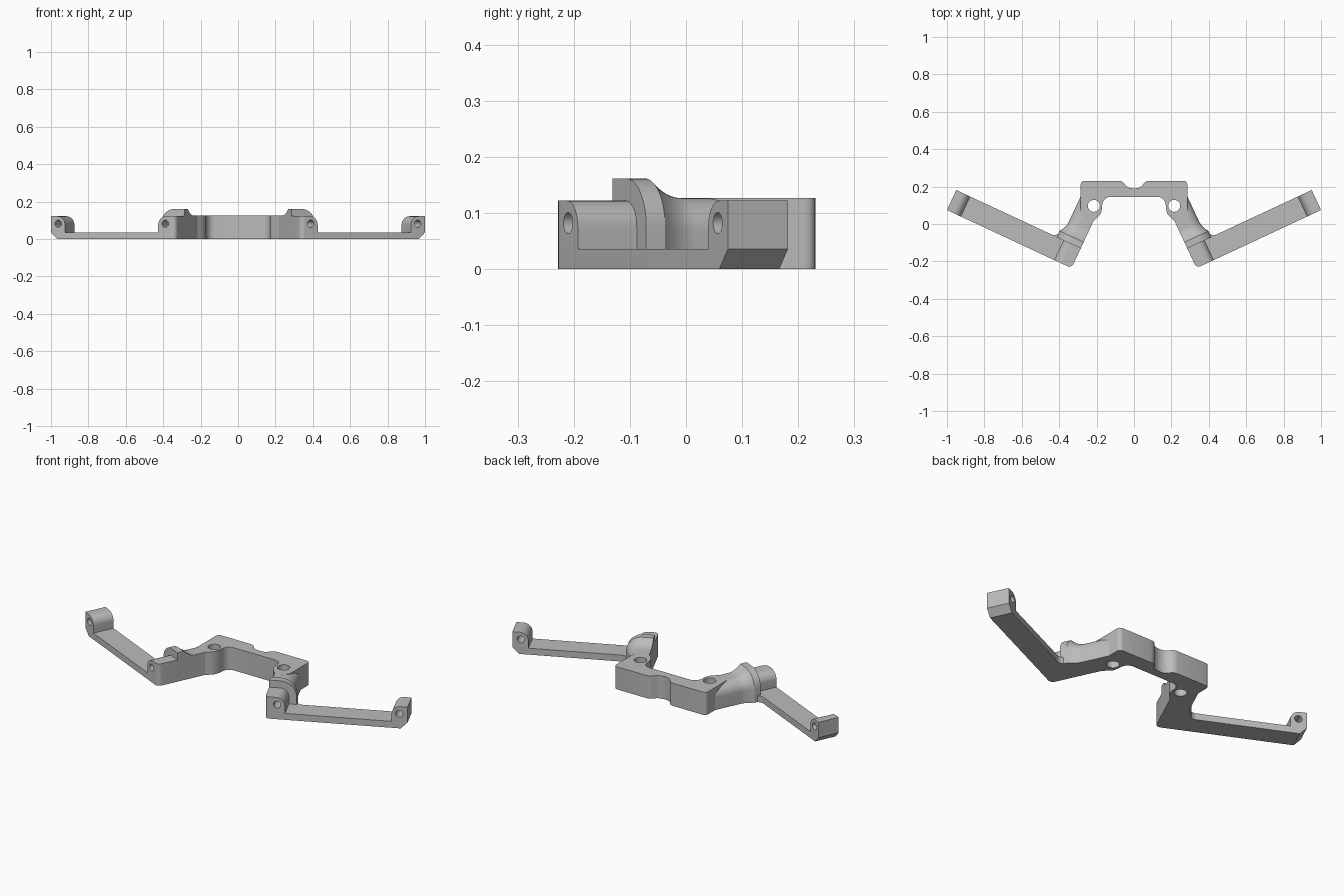
import bpy, bmesh, math
from mathutils import Vector, Matrix

old = bpy.data.objects.get("Cube")
if old:
    bpy.data.objects.remove(old, do_unlink=True)

grey = bpy.data.materials.new("plain grey")
grey.use_nodes = True
COLOUR = (0.5, 0.5, 0.5, 1)
grey.diffuse_color = COLOUR
grey.node_tree.nodes["Principled BSDF"].inputs["Base Color"].default_value = COLOUR

# Arm frame: u runs outward along the arm, v across it towards the body
ARM = Matrix.Translation((0.334, -0.236, 0)) @ Matrix.Rotation(math.radians(25), 4, 'Z')
LENGTH, WIDTH, PLATE, BLOCK, TOP = 0.735, 0.118, 0.036, 0.122, 0.127


def arc(cx, cy, rx, ry, a, b, n=10):
    angles = [math.radians(a + (b - a) * i / n) for i in range(n + 1)]
    return [(cx + rx * math.cos(t), cy + ry * math.sin(t)) for t in angles]


def loft(rings):
    """Closed solid through matching rings of 3D points."""
    bm = bmesh.new()
    rows = [[bm.verts.new(p) for p in ring] for ring in rings]
    n = len(rows[0])
    for lo, hi in zip(rows, rows[1:]):
        for i in range(n):
            j = (i + 1) % n
            bm.faces.new((lo[i], lo[j], hi[j], hi[i]))
    bm.faces.new(rows[0])
    bm.faces.new(rows[-1])
    bmesh.ops.recalc_face_normals(bm, faces=bm.faces)
    return bm


def upright(outline, z0, z1):
    return loft([[(x, y, z) for x, y in outline] for z in (z0, z1)])


def add(name, bm, matrix=Matrix(), cutters=(), mirror=False):
    bm.transform(matrix)
    mesh = bpy.data.meshes.new(name)
    bm.to_mesh(mesh)
    bm.free()
    mesh.materials.append(grey)
    ob = bpy.data.objects.new(name, mesh)
    bpy.context.collection.objects.link(ob)
    bpy.ops.object.select_all(action='DESELECT')
    ob.select_set(True)
    bpy.context.view_layer.objects.active = ob
    for cutter in cutters:
        mod = ob.modifiers.new("hole", 'BOOLEAN')
        mod.operation, mod.solver, mod.object = 'DIFFERENCE', 'EXACT', cutter
        bpy.ops.object.modifier_apply(modifier=mod.name)
    if mirror:
        ob.modifiers.new("mirror", 'MIRROR').use_mirror_merge = False
        bpy.ops.object.modifier_apply(modifier="mirror")
    bpy.ops.object.shade_smooth_by_angle(angle=math.radians(30))
    return ob


def hole(name, start, end, radius, matrix=Matrix()):
    a, b = Vector(start), Vector(end)
    bm = bmesh.new()
    bmesh.ops.create_cone(bm, cap_ends=True, segments=32, radius1=radius,
                          radius2=radius, depth=(b - a).length)
    turn = (b - a).to_track_quat('Z', 'Y').to_matrix().to_4x4()
    bm.transform(Matrix.Translation((a + b) / 2) @ turn)
    ob = add(name, bm, matrix)
    ob.hide_render = True
    return ob


# Hole cutters
body_holes = [hole("body_hole", (s * 0.215, 0.097, -0.1), (s * 0.215, 0.097, 0.3), 0.032)
              for s in (1, -1)]
tip_hole = hole("tip_hole", (LENGTH - 0.043, -0.1, 0.082),
                (LENGTH - 0.043, 0.3, 0.082), 0.019, ARM)
elbow_hole = hole("elbow_hole", (0.061, -0.1, 0.082), (0.061, 0.11, 0.082), 0.019, ARM)

# Arm with a raised block at each end, extruded across its width
inner, r = LENGTH - 0.083, 0.046
profile = [(0, 0), (LENGTH - PLATE, 0), (LENGTH, PLATE), (LENGTH, BLOCK)]
profile += arc(inner + r, BLOCK - r, r, r, 90, 180)
profile += [(inner, PLATE), (0.102, PLATE)]
profile += arc(0.102 - r, BLOCK - r, r, r, 0, 90)
profile += [(0, BLOCK)]
bm = loft([[(u, v, z) for u, z in profile] for v in (0, WIDTH)])
corner = [e for e in bm.edges if all(abs(p.co.x) + abs(p.co.y) < 1e-5 for p in e.verts)]
bmesh.ops.bevel(bm, geom=corner, offset=0.025, segments=6, profile=0.5, affect='EDGES')
add("arms", bm, ARM, [tip_hole, elbow_hole], mirror=True)

# Raised flange flaring back into the neck
def neck_ring(v, flare):
    outer, height, rad = 0.118 + 0.024 * flare, 0.1268 + 0.035 * flare, 0.06 + 0.025 * flare
    pts = [(0, 0), (outer, 0)] + arc(outer - rad, height - rad, rad, rad, 0, 90) + [(0, height)]
    return [(u, v, z) for u, z in pts]


rings = [neck_ring(0.116, 1)]
rings += [neck_ring(0.153 + 0.07 * i / 8, (1 - i / 8) ** 2) for i in range(9)]
rings += [neck_ring(0.38, 0)]
add("necks", loft(rings), ARM, body_holes[:1], mirror=True)

# Low fillet between arm and neck
gusset = [(0.01, 0.11), (0.173, 0.11)] + arc(0.173, 0.218, 0.055, 0.1, 270, 180) + [(0.01, 0.218)]
add("elbow_fillets", upright(gusset, 0, PLATE), ARM, mirror=True)

# Central body: half outline from the rear notch round to the front edge
half = [(0.025, 0.193), (0.042, 0.203), (0.055, 0.22), (0.068, 0.229), (0.085, 0.231)]
half += arc(0.265, 0.211, 0.02, 0.02, 90, 0, 4)
half += [(0.285, 0.05), (0.26, 0.02), (0.216, 0.016), (0.195, 0.035), (0.178, 0.055), (0.171, 0.08)]
half += arc(0.126, 0.1, 0.044, 0.045, 0, 90, 8)
outline = [(0, 0.19)] + half + [(-x, y) for x, y in reversed(half)]
add("body", upright(outline, 0, TOP), cutters=body_holes)

for cutter in body_holes + [tip_hole, elbow_hole]:
    bpy.data.objects.remove(cutter, do_unlink=True)
